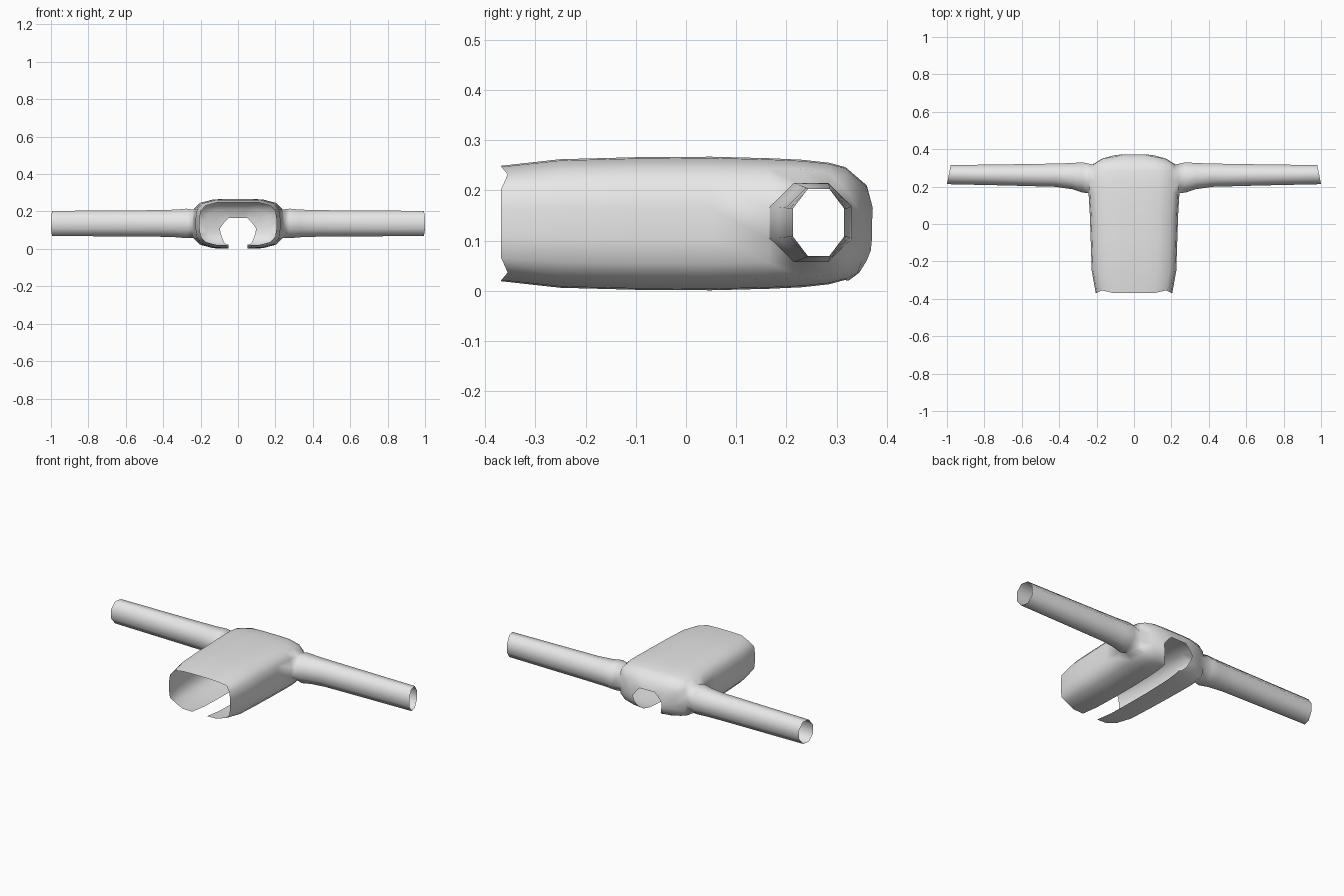
import bpy, bmesh, math

if "Cube" in bpy.data.objects:
    bpy.data.objects.remove(bpy.data.objects["Cube"])

CZ = 0.134  # mid height of the garment

# Half cross-section of the torso: top centre round to the front slit
SECTION = [(0, 1), (.28, 1), (.56, .98), (.84, .85), (.97, .6), (1, .24),
           (1, -.24), (.97, -.6), (.84, -.85), (.56, -.98), (.22, -1)]
# Torso rings: y, half width, half height
RINGS = [(-.368, .205, .115), (-.25, .226, .128), (-.1, .231, .132),
         (.05, .236, .133), (.165, .243, .13), (.23, .247, .127),
         (.285, .24, .121), (.318, .222, .112)]
# Shoulder ring and neck rim, in the same order as the section
SHOULDER = [(0, .36, .21), (.055, .36, .21), (.1, .36, .207), (.14, .354, .198),
            (.165, .35, .18), (.17, .35, .15), (.17, .35, .118),
            (.165, .35, .088), (.15, .35, .06), (.11, .342, .036), (.055, .32, .02)]
NECK = [(0, .372, .165), (.03, .372, .165), (.05, .372, .165), (.07, .371, .145),
        (.084, .37, .127), (.095, .37, .112), (.096, .37, .1),
        (.092, .368, .08), (.085, .36, .06), (.075, .345, .036), (.06, .325, .021)]
# Sleeve rings: x, y centre, y radius, z radius
SLEEVE = [(.275, .249, .081, .079), (.33, .256, .07, .074), (.42, .261, .062, .071),
          (.7, .2625, .056, .069), (.99, .264, .051, .067)]

bm = bmesh.new()

# Torso grid
grid = []
for i, (y, w, h) in enumerate(RINGS):
    ring = []
    for k, (sx, sz) in enumerate(SECTION):
        x = .05 if k == 10 else sx * w
        dy = .013 if i == 0 and k in (3, 8) else 0   # dipped hem corners
        ring.append(bm.verts.new((x, y + dy, CZ + sz * h)))
    grid.append(ring)
for pts in (SHOULDER, NECK):
    grid.append([bm.verts.new(p) for p in pts])

for i in range(len(grid) - 1):
    for k in range(10):
        if 4 <= i < 7 and 4 <= k < 7:   # armhole
            continue
        bm.faces.new((grid[i][k], grid[i + 1][k], grid[i + 1][k + 1], grid[i][k + 1]))

# Corner triangles turn the armhole into an octagon
for tri in (((4, 4), (5, 4), (4, 5)), ((7, 4), (7, 5), (6, 4)),
            ((7, 7), (6, 7), (7, 6)), ((4, 7), (4, 6), (5, 7))):
    bm.faces.new([grid[i][k] for i, k in tri])

# Eight-sided sleeve swept outward from the armhole
hole = [(5, 4), (6, 4), (7, 5), (7, 6), (6, 7), (5, 7), (4, 6), (4, 5)]
previous = [grid[i][k] for i, k in hole]
flat = math.cos(math.pi / 8)
for n, (x, cy, ry, rz) in enumerate(SLEEVE):
    ring = []
    for j in range(8):
        a = math.radians(112.5 - 45 * j)
        y = cy + ry / flat * math.cos(a)
        tilt = -.2 * (y - cy) if n == len(SLEEVE) - 1 else 0   # slanted cuff
        ring.append(bm.verts.new((x + tilt, y, CZ + .002 + rz / flat * math.sin(a))))
    for j in range(8):
        m = (j + 1) % 8
        bm.faces.new((previous[j], ring[j], ring[m], previous[m]))
    previous = ring

bmesh.ops.recalc_face_normals(bm, faces=bm.faces[:])
# Make the normals point outward
bm.faces.ensure_lookup_table()
bm.normal_update()
if bm.faces[0].normal.z < 0:
    bmesh.ops.reverse_faces(bm, faces=bm.faces[:])
for f in bm.faces:
    f.smooth = True

mesh = bpy.data.meshes.new("open_jacket")
bm.to_mesh(mesh)
bm.free()
jacket = bpy.data.objects.new("open_jacket", mesh)
bpy.context.collection.objects.link(jacket)

# Mirror to the other side
mirror = jacket.modifiers.new("mirror", 'MIRROR')
mirror.use_clip = True
mirror.merge_threshold = .001

cloth = bpy.data.materials.new("light_grey_cloth")
cloth.diffuse_color = (.8, .8, .8, 1)
cloth.use_nodes = True
cloth.node_tree.nodes["Principled BSDF"].inputs["Base Color"].default_value = cloth.diffuse_color
mesh.materials.append(cloth)
